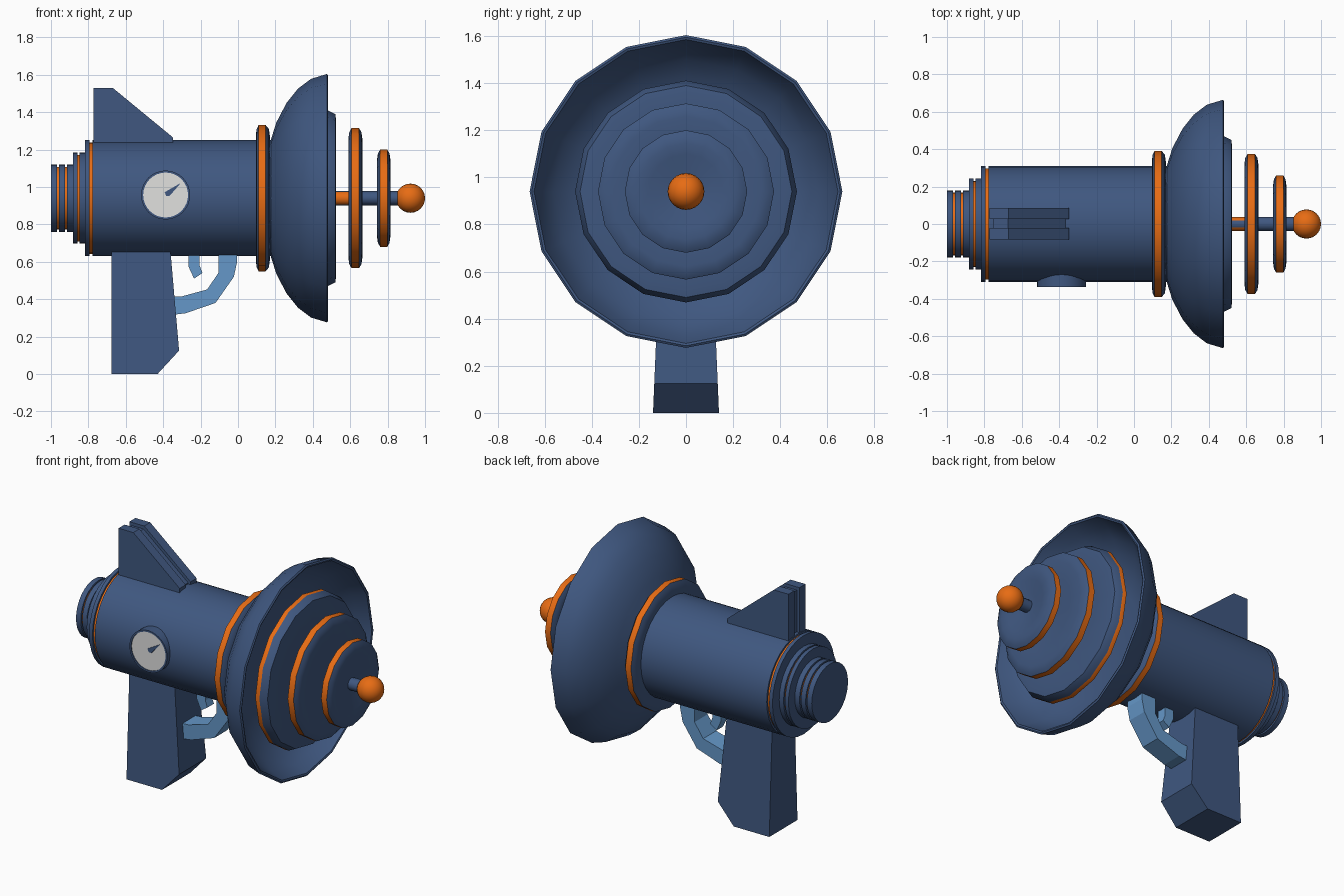
import bpy, bmesh, math

if "Cube" in bpy.data.objects:
    bpy.data.objects.remove(bpy.data.objects["Cube"])

ZC = 0.94  # height of the barrel axis


def mat(name, rgb):
    m = bpy.data.materials.new(name)
    m.diffuse_color = (*rgb, 1)
    m.use_nodes = True
    m.node_tree.nodes["Principled BSDF"].inputs["Base Color"].default_value = m.diffuse_color
    return m


NAVY = mat("navy blue", (0.050, 0.096, 0.215))
ORANGE = mat("orange", (0.80, 0.15, 0.007))
LIGHT = mat("light blue", (0.13, 0.31, 0.58))
WHITE = mat("pale grey", (0.75, 0.75, 0.74))


def finish(bm, name, mats, smooth=True):
    bmesh.ops.recalc_face_normals(bm, faces=bm.faces)
    me = bpy.data.meshes.new(name)
    for f in bm.faces:
        f.smooth = smooth
    bm.to_mesh(me)
    bm.free()
    for m in mats:
        me.materials.append(m)
    if smooth:
        me.set_sharp_from_angle(angle=math.radians(35))
    ob = bpy.data.objects.new(name, me)
    bpy.context.collection.objects.link(ob)
    return ob


def lathe(name, profile, n=16, orange=(), mats=(NAVY, ORANGE)):
    """Spin (x, radius) points round the barrel axis; 'orange' lists orange segments."""
    bm = bmesh.new()
    rings = []
    for x, r in profile:
        if r == 0:
            rings.append([bm.verts.new((x, 0, ZC))] * n)
        else:
            rings.append([bm.verts.new((x, r * math.sin(2 * math.pi * i / n),
                                        ZC + r * math.cos(2 * math.pi * i / n)))
                          for i in range(n)])
    for s, (a, b) in enumerate(zip(rings, rings[1:])):
        for i in range(n):
            j = (i + 1) % n
            vs = list(dict.fromkeys((a[i], a[j], b[j], b[i])))
            if len(vs) > 2:
                bm.faces.new(vs).material_index = 1 if s in orange else 0
    return finish(bm, name, mats)


def prism(name, pts, half, m, y=0.0):
    """Extrude an (x, z) outline across y; half(z) gives the half width."""
    bm = bmesh.new()
    w = half if callable(half) else (lambda z: half)
    a = [bm.verts.new((x, y - w(z), z)) for x, z in pts]
    b = [bm.verts.new((x, y + w(z), z)) for x, z in pts]
    bm.faces.new(a)
    bm.faces.new(b[::-1])
    for i in range(len(pts)):
        j = (i + 1) % len(pts)
        bm.faces.new((a[i], b[i], b[j], a[j]))
    return finish(bm, name, [m], smooth=False)


def disc(name, x0, x1, r, o0, o1):
    """Rounded, dished disc with an orange band on its edge."""
    lathe(name, [(x0 + .028, 0), (x0 + .022, .08), (x0 + .005, r * .6), (x0, r - .06),
                 (x0 + .005, r - .025), (o0, r - .004), (o1, r - .004),
                 (x1 - .005, r - .025), (x1, r - .06), (x1 - .005, r * .6),
                 (x1 - .022, .08), (x1 - .028, 0)], orange=(5,))


# barrel with stepped, grooved rear; groove floors are orange
profile, bands = [(-1.0, 0)], []
steps = [(-1.0, -.967, .18), (-.957, -.925, .18), (-.915, -.882, .18),
         (-.882, -.858, .243), (-.848, -.818, .243),
         (-.818, -.795, .31), (-.778, .18, .31)]
for k, (xa, xb, r) in enumerate(steps):
    if k and xa > steps[k - 1][1]:
        profile += [(steps[k - 1][1], r - .012), (xa, r - .012)]
        bands.append(len(profile) - 2)
    profile += [(xa, r), (xb, r)]
profile.append((.18, 0))
lathe("barrel", profile, n=32, orange=bands)

# front dish, hollow
lathe("dish", [(.15, 0), (.15, .26), (.175, .31), (.205, .405), (.26, .51), (.32, .585),
               (.39, .638), (.476, .664), (.482, .655), (.478, .645), (.40, .612),
               (.335, .56), (.28, .49), (.23, .39), (.205, .28), (.20, 0)])

# collar and emitter discs
disc("collar", .095, .17, .395, .11, .148)
disc("large_disc", .435, .525, .475, .45, .478)
disc("middle_disc", .59, .665, .378, .607, .647)
disc("small_disc", .743, .815, .264, .76, .798)

# rod, orange on its sides behind the middle disc
rod = lathe("rod", [(.2, .038), (.62, .038), (.9, .038)], n=12)
for p in rod.data.polygons:
    if p.center.x < .62 and abs(p.normal.y) > .6:
        p.material_index = 1

# tip ball
N = 12
lathe("tip_ball", [(.922 - .078 * math.cos(math.pi * i / N),
                    0 if i in (0, N) else .078 * math.sin(math.pi * i / N))
                   for i in range(N + 1)], n=24, mats=(ORANGE,))

# grip, widening towards the base
prism("grip", [(-.677, 0), (-.43, 0), (-.315, .125), (-.36, .645), (-.365, .72), (-.677, .72)],
      lambda z: .14 - .042 * z, NAVY)

# trigger guard and trigger
prism("trigger_guard", [(-.005, .68), (-.005, .60), (-.022, .52), (-.12, .38), (-.28, .325),
                        (-.36, .315), (-.36, .412), (-.30, .415), (-.165, .452),
                        (-.105, .54), (-.105, .68)], .065, LIGHT)
prism("trigger", [(-.265, .68), (-.205, .68), (-.205, .58), (-.19, .54), (-.235, .51),
                  (-.265, .575)], .032, LIGHT)

# top fin: two outer plates and a recessed middle one
outer = [(-.773, 1.22), (-.773, 1.53), (-.67, 1.53), (-.348, 1.265), (-.348, 1.22)]
inner = [(-.755, 1.22), (-.755, 1.51), (-.675, 1.51), (-.365, 1.255), (-.365, 1.22)]
for side, y in (("left", .056), ("right", -.052)):
    prism("fin_plate_" + side, outer, .03, NAVY, y)
prism("fin_core", inner, .03, NAVY)

# dial: housing with inset pale face, on the front side
bm = bmesh.new()
DX, DZ, n = -.387, .957, 32
rows = [[bm.verts.new((DX + r * math.cos(2 * math.pi * i / n), y,
                       DZ + r * math.sin(2 * math.pi * i / n))) for i in range(n)]
        for r, y in ((.131, -.24), (.131, -.338), (.12, -.338), (.12, -.332))]
for a, b in zip(rows, rows[1:]):
    for i in range(n):
        j = (i + 1) % n
        bm.faces.new((a[i], a[j], b[j], b[i]))
bm.faces.new(rows[-1]).material_index = 1
finish(bm, "dial", [NAVY, WHITE])

# dial needle
prism("dial_needle", [(-.392, .972), (-.385, .953), (-.365, .953), (-.305, 1.022)],
      .003, NAVY, -.335)
